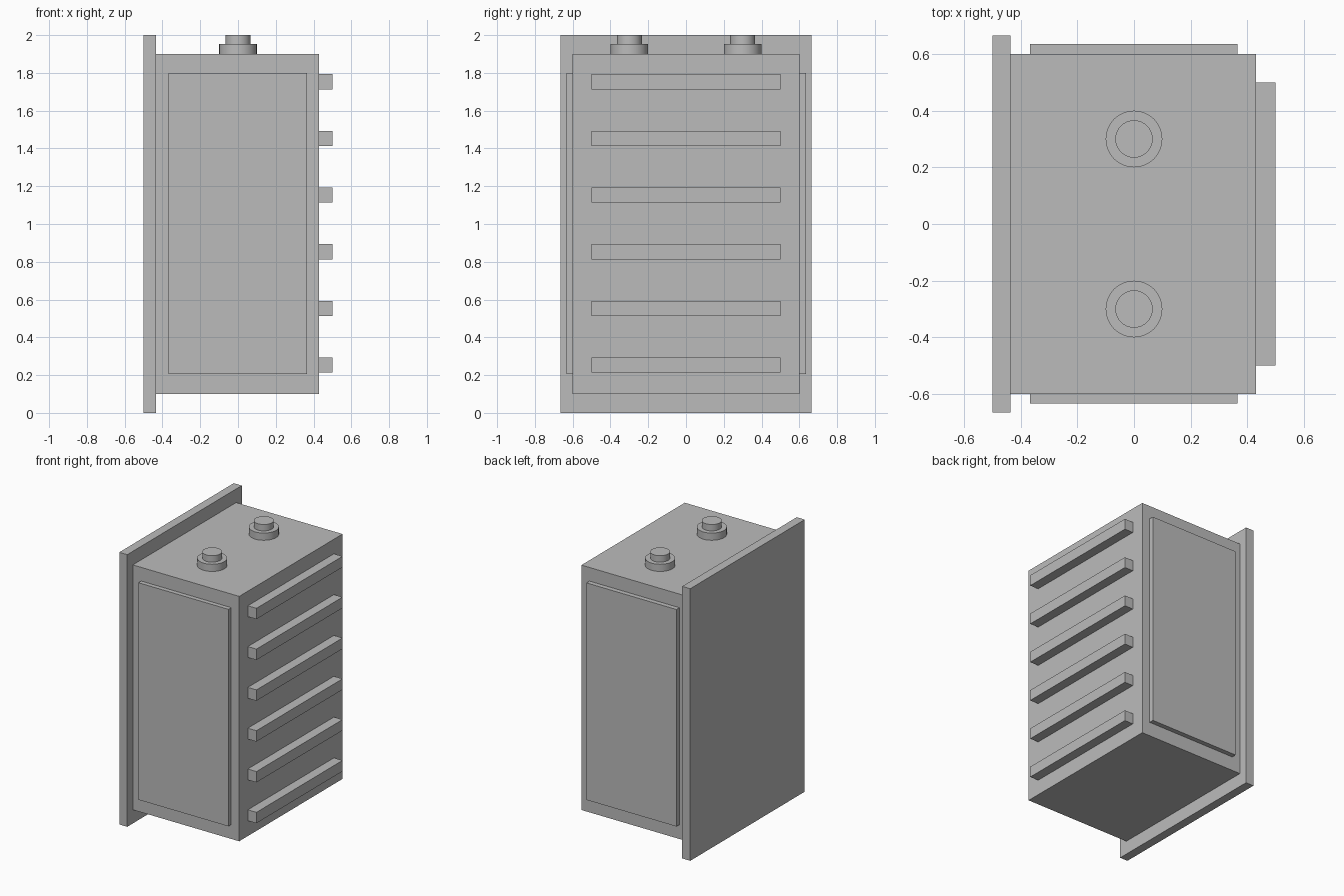
import bpy
import math

cube = bpy.data.objects.get("Cube")
if cube:
    bpy.data.objects.remove(cube, do_unlink=True)

grey = bpy.data.materials.new("plain_grey")
grey.use_nodes = True
colour = (0.5, 0.5, 0.5, 1)
grey.diffuse_color = colour
grey.node_tree.nodes["Principled BSDF"].inputs["Base Color"].default_value = colour


def box(name, x, y, z):
    """Box spanning the given (low, high) ranges."""
    spans = (x, y, z)
    bpy.ops.mesh.primitive_cube_add(size=1, location=[(a + b) / 2 for a, b in spans])
    ob = bpy.context.object
    ob.name = name
    ob.scale = [b - a for a, b in spans]
    bpy.ops.object.transform_apply(location=False, rotation=False, scale=True)
    ob.data.materials.append(grey)


def disc(name, y, radius, low, high):
    """Smooth upright cylinder on the centre line."""
    bpy.ops.mesh.primitive_cylinder_add(vertices=32, radius=radius, depth=high - low,
                                        location=(0, y, (low + high) / 2))
    ob = bpy.context.object
    ob.name = name
    ob.data.materials.append(grey)
    bpy.ops.object.shade_smooth_by_angle(angle=math.radians(30))


# Main cabinet and the larger mounting plate
box("cabinet_body", (-0.435, 0.43), (-0.6, 0.6), (0.1, 1.9))
box("mounting_plate", (-0.5, -0.435), (-0.665, 0.665), (0, 2))

# Raised panels on the front and back
box("front_panel", (-0.367, 0.365), (-0.633, -0.6), (0.205, 1.8))
box("back_panel", (-0.367, 0.365), (0.6, 0.635), (0.205, 1.8))

# Horizontal cooling fins
for i in range(6):
    z = 0.253 + 0.3 * i
    box(f"cooling_fin_{i + 1}", (0.43, 0.5), (-0.5, 0.5), (z - 0.04, z + 0.04))

# Stepped terminals on top
for side, y in (("front", -0.3), ("back", 0.3)):
    disc(f"{side}_terminal_collar", y, 0.1, 1.9, 1.953)
    disc(f"{side}_terminal_post", y, 0.066, 1.953, 2)
